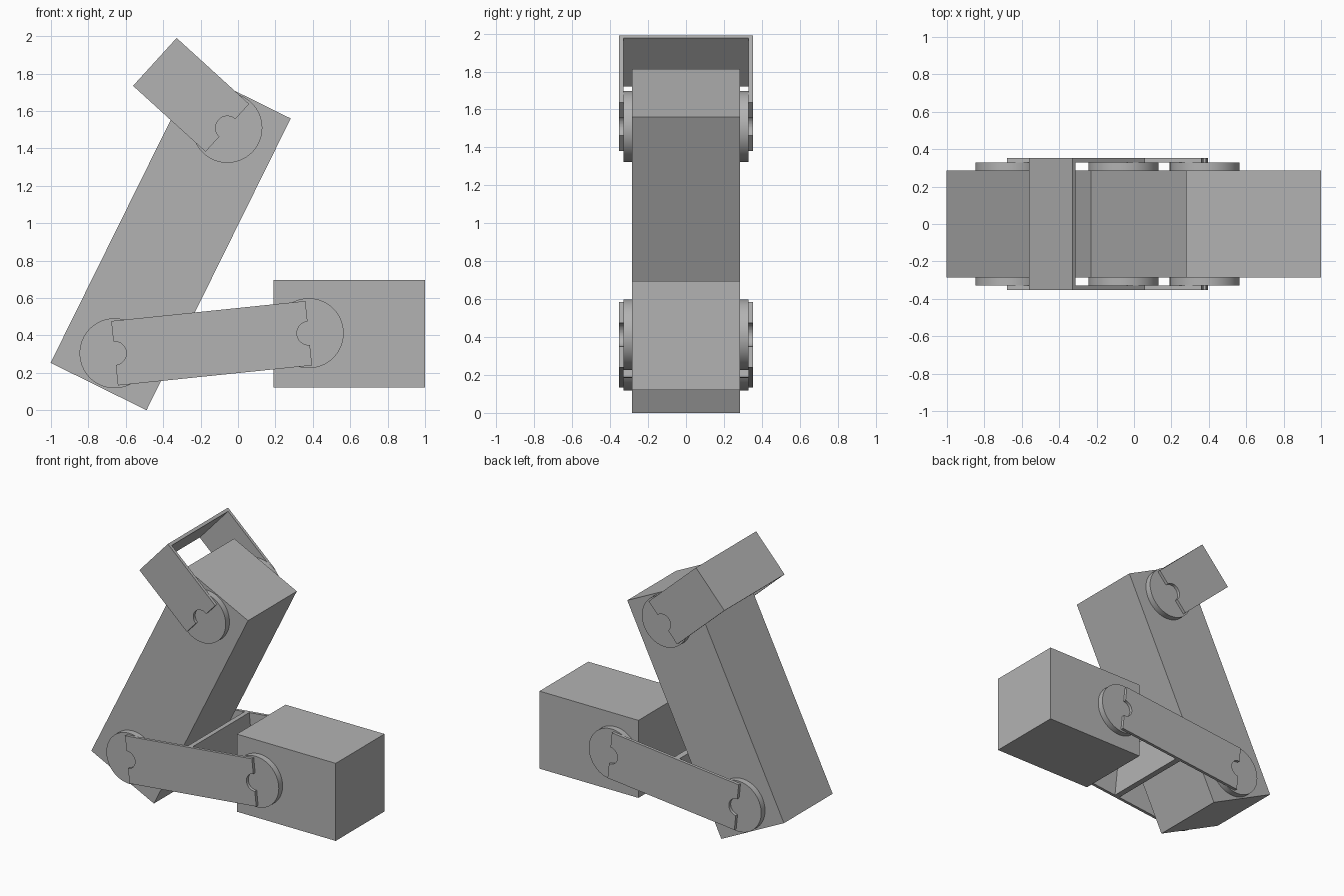
import bpy, bmesh, math
from mathutils import Vector

cube = bpy.data.objects.get("Cube")
if cube:
    bpy.data.objects.remove(cube, do_unlink=True)

grey = bpy.data.materials.new("plain_grey")
grey.use_nodes = True
colour = (0.45, 0.45, 0.45, 1)
grey.diffuse_color = colour
grey.node_tree.nodes["Principled BSDF"].inputs["Base Color"].default_value = colour

HALF_WIDTH = 0.285      # half depth of the solid blocks
DISC_FACE = 0.33        # outer face of the servo discs
PLATE = 0.022           # bracket sheet thickness
REACH = 0.524           # pivot to bracket web
BRACKET_HALF = 0.173    # half height of a bracket
BITE = 0.063            # radius of the notch around a pivot


def finish(bm, name, x, z, angle=0):
    """Turn a bmesh into an object, tilted in the x-z plane."""
    bmesh.ops.recalc_face_normals(bm, faces=bm.faces)
    mesh = bpy.data.meshes.new(name)
    bm.to_mesh(mesh)
    bm.free()
    mesh.materials.append(grey)
    obj = bpy.data.objects.new(name, mesh)
    obj.location = (x, 0, z)
    obj.rotation_euler.y = -angle
    bpy.context.collection.objects.link(obj)
    return obj


def add_box(bm, size, centre=(0, 0, 0)):
    verts = bmesh.ops.create_cube(bm, size=1)["verts"]
    bmesh.ops.scale(bm, vec=size, verts=verts)
    bmesh.ops.translate(bm, vec=centre, verts=verts)


def extrude_outline(bm, outline, y0, y1):
    """Solid sheet from an x-z outline."""
    face = bm.faces.new([bm.verts.new((u, y0, v)) for u, v in outline])
    geom = bmesh.ops.extrude_face_region(bm, geom=[face])["geom"]
    moved = [g for g in geom if isinstance(g, bmesh.types.BMVert)]
    bmesh.ops.translate(bm, vec=(0, y1 - y0, 0), verts=moved)


def block(name, length, height, x, z, angle=0):
    bm = bmesh.new()
    add_box(bm, (length, 2 * HALF_WIDTH, height))
    finish(bm, name, x, z, angle)


def bracket(name, x, z, angle):
    """U-shaped sheet bracket whose two cheeks are notched at the pivot."""
    bm = bmesh.new()
    outline = [(0, -BRACKET_HALF), (REACH, -BRACKET_HALF),
               (REACH, BRACKET_HALF), (0, BRACKET_HALF)]
    steps = 24
    for i in range(steps + 1):
        a = math.pi / 2 - math.pi * i / steps
        outline.append((BITE * math.cos(a), BITE * math.sin(a)))
    for side in (-1, 1):
        extrude_outline(bm, outline, side * DISC_FACE, side * (DISC_FACE + PLATE))
    add_box(bm, (PLATE, 2 * DISC_FACE, 2 * BRACKET_HALF), (REACH - PLATE / 2, 0, 0))
    finish(bm, name, x, z, angle)


def disc_pair(name, x, z):
    """Round servo horns on both sides of a block."""
    for side, label in ((-1, "front"), (1, "back")):
        bm = bmesh.new()
        outline = [(0.187 * math.cos(math.tau * i / 64), 0.187 * math.sin(math.tau * i / 64))
                   for i in range(64)]
        extrude_outline(bm, outline, side * (HALF_WIDTH - 0.005), side * DISC_FACE)
        obj = finish(bm, f"{name}_{label}", x, z)
        bpy.ops.object.select_all(action="DESELECT")
        obj.select_set(True)
        bpy.context.view_layer.objects.active = obj
        bpy.ops.object.shade_smooth_by_angle(angle=math.radians(30))


# Solid blocks
block("base_block", 0.81, 0.574, 0.595, 0.409)
block("upper_arm_block", 1.74, 0.572, -0.36, 0.907, math.radians(63.7))

# Pivots
base_pivot = Vector((0.378, 0.412))
elbow_pivot = Vector((-0.66, 0.305))
top_pivot = Vector((-0.057, 1.51))
for label, p in (("base", base_pivot), ("elbow", elbow_pivot), ("top", top_pivot)):
    disc_pair(label + "_disc", p.x, p.y)

# Two brackets back to back make the link, a third sits at the end
link = base_pivot - elbow_pivot
tilt = math.atan2(link.y, link.x)
bracket("link_bracket_left", base_pivot.x, base_pivot.y, tilt + math.pi)
bracket("link_bracket_right", elbow_pivot.x, elbow_pivot.y, tilt)
bracket("end_bracket", top_pivot.x, top_pivot.y, math.radians(137.7))
